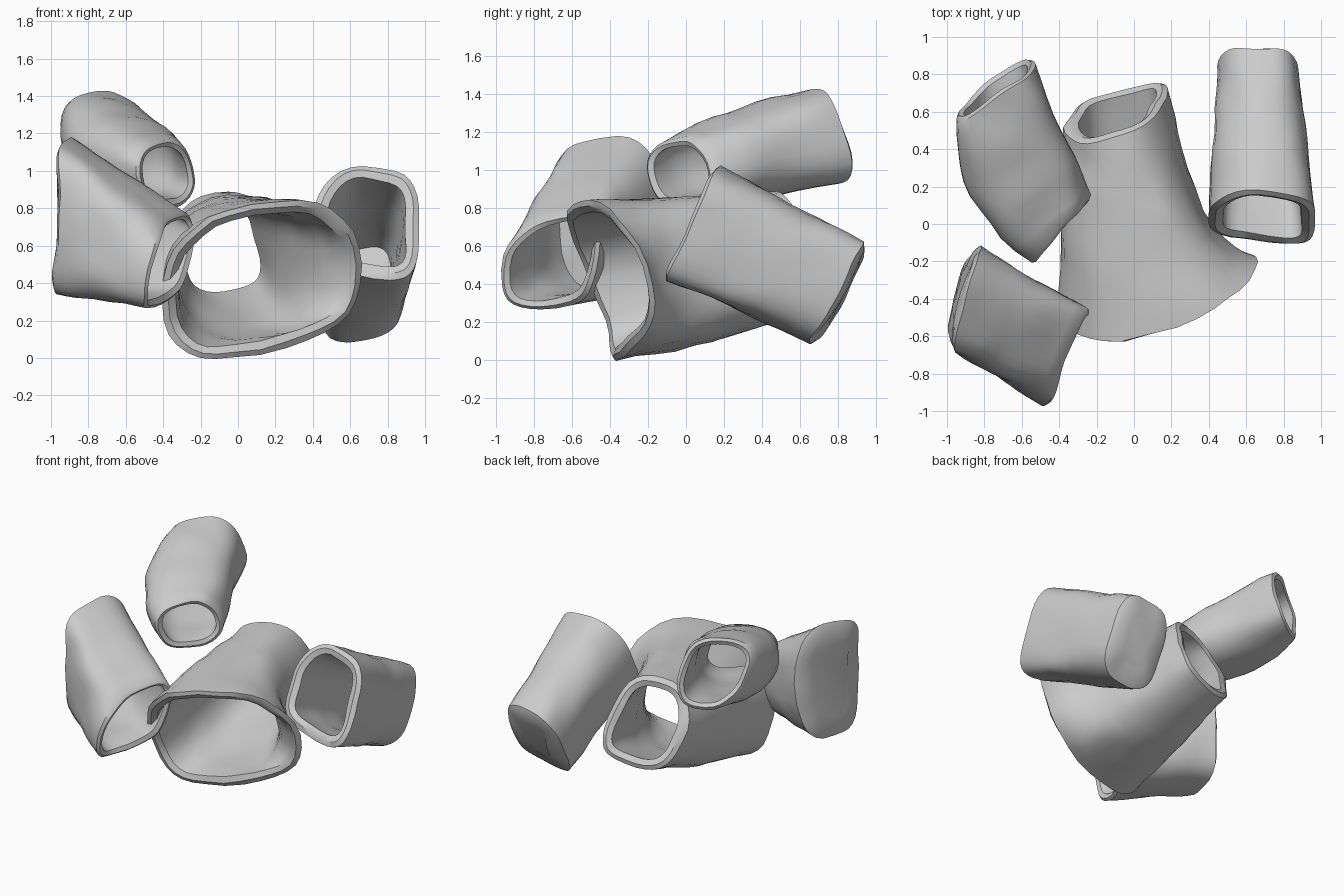
import bpy, bmesh, math
from mathutils import Vector, noise

cube = bpy.data.objects.get("Cube")
if cube:
    bpy.data.objects.remove(cube)

clay = bpy.data.materials.new("pale_grey")
clay.use_nodes = True
GREY = (0.6, 0.6, 0.6, 1)
clay.diffuse_color = GREY
clay.node_tree.nodes["Principled BSDF"].inputs["Base Color"].default_value = GREY

SIDES, STEPS = 32, 10


def section(points, square):
    """Closed loop through four points: side, top, other side, bottom."""
    a, b, c, d = (Vector(p) for p in points)
    mid, u, v = (a + b + c + d) / 4, (a - c) / 2, (b - d) / 2
    warp = (a + c - b - d) / 4
    loop = []
    for i in range(SIDES):
        t = math.tau * i / SIDES
        cs, sn = math.cos(t), math.sin(t)
        x = math.copysign(abs(cs) ** square, cs)
        z = math.copysign(abs(sn) ** square, sn)
        loop.append(mid + u * x + v * z + warp * math.cos(2 * t))
    return loop


def blend(keys, t):
    """Four section points at t along a straight or curved tube."""
    if len(keys) == 2:
        w = (1 - t, t)
    else:
        w = ((1 - t) * (1 - 2 * t), 4 * t * (1 - t), t * (2 * t - 1))
    return [sum((Vector(k[i]) * f for k, f in zip(keys, w)), Vector()) for i in range(4)]


def shrink(loop, amount):
    mid = sum(loop, Vector()) / len(loop)
    return [p + (mid - p).normalized() * min(amount, (p - mid).length * 0.95) for p in loop]


def tube(name, keys, wall, square, capped=False, seed=0):
    """Hollow, slightly lumpy tube with rounded lips, or a blind far end."""
    loops = []
    for s in range(STEPS + 1):
        t = s / STEPS
        loops.append(section(blend(keys, t), square))
    start, end = loops[0], loops[-1]
    axis = (sum(end, Vector()) - sum(start, Vector())).normalized()
    inner = [shrink(lp, wall) for lp in loops]

    def lip(lp, sign):
        return [p + axis * sign * 0.015 for p in shrink(lp, wall * 0.45)]

    if capped:
        outside = [shrink(end, r) for r in (0.04, 0.13)]
        outside = [[p + axis * d for p in lp] for lp, d in zip(outside, (0.02, 0.03))]
        floor = [shrink(inner[-2], r) for r in (0.1,)]
        rings = floor + inner[-2::-1] + [lip(start, -1)] + loops + outside
    else:
        rings = inner[::-1] + [lip(start, -1)] + loops + [lip(end, 1)]

    bm = bmesh.new()
    grid = []
    for lp in rings:
        row = []
        for p in lp:
            q = p * 5 + Vector((seed, 0, 0))
            row.append(bm.verts.new(p + noise.noise_vector(q) * 0.018))
        grid.append(row)
    pairs = list(zip(grid, grid[1:]))
    if not capped:
        pairs.append((grid[-1], grid[0]))
    for r, q in pairs:
        for i in range(SIDES):
            j = (i + 1) % SIDES
            bm.faces.new((r[i], r[j], q[j], q[i]))
    if capped:
        bm.faces.new(grid[0])
        bm.faces.new(grid[-1])
    bmesh.ops.recalc_face_normals(bm, faces=bm.faces)
    mesh = bpy.data.meshes.new(name)
    bm.to_mesh(mesh)
    bm.free()
    mesh.materials.append(clay)
    obj = bpy.data.objects.new(name, mesh)
    bpy.context.collection.objects.link(obj)
    bpy.ops.object.select_all(action="DESELECT")
    obj.select_set(True)
    bpy.context.view_layer.objects.active = obj
    bpy.ops.object.shade_smooth_by_angle(angle=math.radians(40))


# Wide middle tube, open at both ends and tapering to the back
tube("middle_tube", [
    [(0.66, -0.2, 0.5), (0.08, -0.6, 0.82), (-0.4, -0.45, 0.3), (0.12, -0.32, 0.02)],
    [(0.38, 0.05, 0.5), (0.0, 0.0, 0.86), (-0.39, 0.1, 0.45), (0.04, 0.14, 0.1)],
    [(0.17, 0.68, 0.6), (-0.12, 0.45, 0.88), (-0.36, 0.55, 0.5), (0.0, 0.72, 0.3)],
], 0.075, 0.8, seed=1)

# Raised rear tube, open at both ends
tube("rear_tube", [
    [(-0.23, 0.15, 1.0), (-0.42, -0.05, 1.17), (-0.54, -0.2, 0.98), (-0.38, 0.0, 0.8)],
    [(-0.35, 0.42, 1.1), (-0.62, 0.25, 1.31), (-0.87, 0.15, 1.08), (-0.6, 0.32, 0.84)],
    [(-0.53, 0.84, 1.2), (-0.75, 0.66, 1.43), (-0.94, 0.57, 1.2), (-0.72, 0.8, 0.93)],
], 0.05, 0.85, seed=4)

# Front tube facing sideways, closed at its outer end
tube("front_tube", [
    [(-0.48, -0.97, 0.48), (-0.34, -0.65, 0.77), (-0.25, -0.46, 0.55), (-0.44, -0.68, 0.28)],
    [(-0.96, -0.68, 0.75), (-0.92, -0.45, 1.17), (-0.82, -0.12, 0.8), (-0.95, -0.4, 0.34)],
], 0.05, 0.68, True, seed=7)

# Side tube sloping down to a closed back end
tube("side_tube", [
    [(0.97, 0.0, 0.65), (0.75, 0.17, 1.02), (0.4, 0.05, 0.72), (0.72, -0.1, 0.43)],
    [(0.88, 0.81, 0.36), (0.66, 0.94, 0.62), (0.44, 0.81, 0.3), (0.66, 0.65, 0.09)],
], 0.075, 0.72, True, seed=11)
